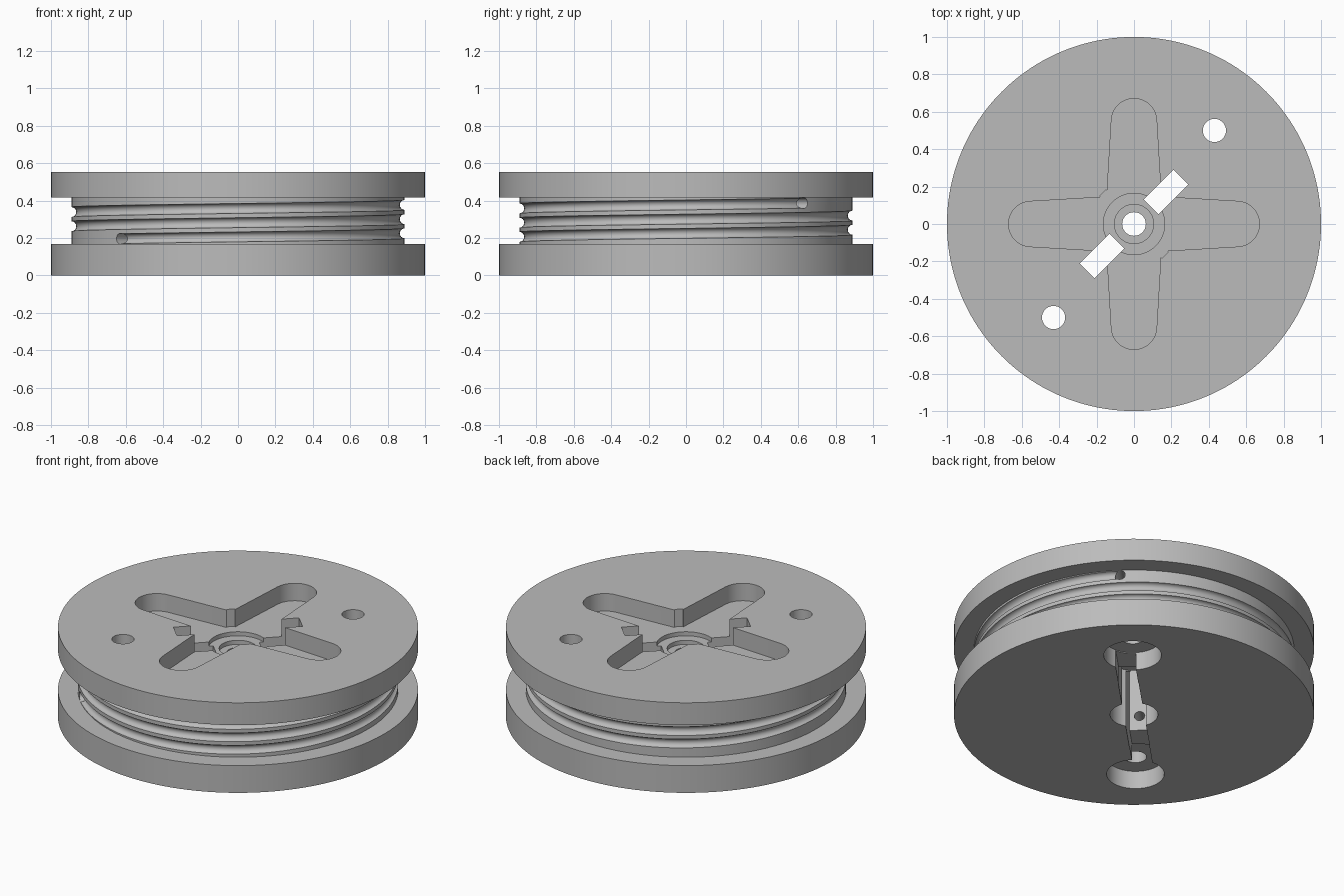
import bpy, bmesh, math
from mathutils import Matrix, Vector

if "Cube" in bpy.data.objects:
    bpy.data.objects.remove(bpy.data.objects["Cube"])

grey = bpy.data.materials.new("plain grey")
grey.diffuse_color = (0.5, 0.5, 0.5, 1)
grey.use_nodes = True
grey.node_tree.nodes["Principled BSDF"].inputs["Base Color"].default_value = grey.diffuse_color


def make_object(name, bm):
    bmesh.ops.recalc_face_normals(bm, faces=bm.faces)
    me = bpy.data.meshes.new(name)
    bm.to_mesh(me)
    bm.free()
    ob = bpy.data.objects.new(name, me)
    bpy.context.collection.objects.link(ob)
    me.materials.append(grey)
    return ob


def loft(name, rings):
    """Skin a list of closed rings and cap both ends."""
    bm = bmesh.new()
    vs = [[bm.verts.new(p) for p in r] for r in rings]
    n = len(vs[0])
    for a, b in zip(vs, vs[1:]):
        for i in range(n):
            j = (i + 1) % n
            bm.faces.new((a[i], a[j], b[j], b[i]))
    bm.faces.new(vs[0][::-1])
    bm.faces.new(vs[-1])
    return make_object(name, bm)


def circle(r, z, n, x=0, y=0):
    return [(x + r * math.cos(2 * math.pi * i / n), y + r * math.sin(2 * math.pi * i / n), z)
            for i in range(n)]


def cylinder(name, r, z0, z1, x=0, y=0, n=48):
    return loft(name, [circle(r, z0, n, x, y), circle(r, z1, n, x, y)])


def prism(name, pts, z0, z1, turn=0):
    m = Matrix.Rotation(math.radians(turn), 3, 'Z')
    return loft(name, [[m @ Vector((x, y, z)) for x, y in pts] for z in (z0, z1)])


def box(name, x0, x1, half, z0, z1, turn):
    return prism(name, [(x0, -half), (x1, -half), (x1, half), (x0, half)], z0, z1, turn)


# Spool body: two flanges and the drum between them
spool = loft("pulley_spool", [circle(r, z, 160) for r, z in
             ((1, 0), (1, 0.167), (0.89, 0.167), (0.89, 0.415), (1, 0.415), (1, 0.552))])

cutters = []

# Cross pocket on top: four tapered round-ended arms
for k in range(4):
    tip = [(0.55 + 0.121 * math.cos(a), 0.121 * math.sin(a))
           for a in (math.radians(-86 + 172 * i / 20) for i in range(21))]
    arm = [(-0.02 - 0.001 * k, -0.155)] + tip + [(-0.02 - 0.001 * k, 0.155)]
    cutters.append(prism("arm_cut", arm, 0.445, 0.7, 90 * k))
cutters.append(box("corner_cut", -0.235, 0.235, 0.024, 0.445, 0.71, 135))

# Central stepped bore
cutters += [cylinder("bore_recess", 0.164, 0.42, 0.6),
            cylinder("bore_step", 0.105, 0.395, 0.61),
            cylinder("bore_hole", 0.063, -0.1, 0.62),
            cylinder("bore_under", 0.133, -0.11, 0.36)]

# Cord channel underneath, cord slots, bolt holes and radial cord holes
cutters.append(box("channel_cut", -0.60, 0.60, 0.055, -0.12, 0.105, 45))
cutters.append(box("deep_channel_cut", -0.2, 0.2, 0.056, -0.125, 0.355, 45))
for s, turn, z in ((1, 45, 0.386), (-1, 225, 0.196)):
    cutters.append(box("slot_cut", 0.13, 0.354, 0.0565, -0.13, 0.75, turn))
    cutters.append(cylinder("bolt_cut", 0.062, -0.1, 0.8, 0.43 * s, 0.5 * s))
    cutters.append(cylinder("counterbore_cut", 0.16, -0.14, 0.11, 0.43 * s, 0.5 * s))
    a = math.radians(turn)
    d, side = Vector((math.cos(a), math.sin(a), 0)), Vector((-math.sin(a), math.cos(a), 0))
    rings = [[d * r + side * p[0] + Vector((0, 0, z + p[1])) for p in circle(0.029, 0, 24)]
             for r in (0.3, 0.93)]
    cutters.append(loft("cord_hole_cut", rings))

# Helical groove: two and a half turns round the drum
rings = []
steps = 300
for i in range(steps + 1):
    t = i / steps
    a = math.radians(225 + 900 * t)
    d = Vector((math.cos(a), math.sin(a), 0))
    rings.append([d * (0.892 + p[0]) + Vector((0, 0, 0.196 + 0.19 * t + p[1]))
                  for p in circle(0.027, 0, 16)])
cutters.append(loft("groove_cut", rings))

# Carve every cutter out of the spool
bpy.context.view_layer.objects.active = spool
for c in cutters:
    mod = spool.modifiers.new("cut", 'BOOLEAN')
    mod.operation, mod.solver, mod.object = 'DIFFERENCE', 'EXACT', c
    bpy.ops.object.modifier_apply(modifier=mod.name)
    bpy.data.objects.remove(c)

spool.select_set(True)
bpy.ops.object.shade_smooth_by_angle(angle=math.radians(30))
